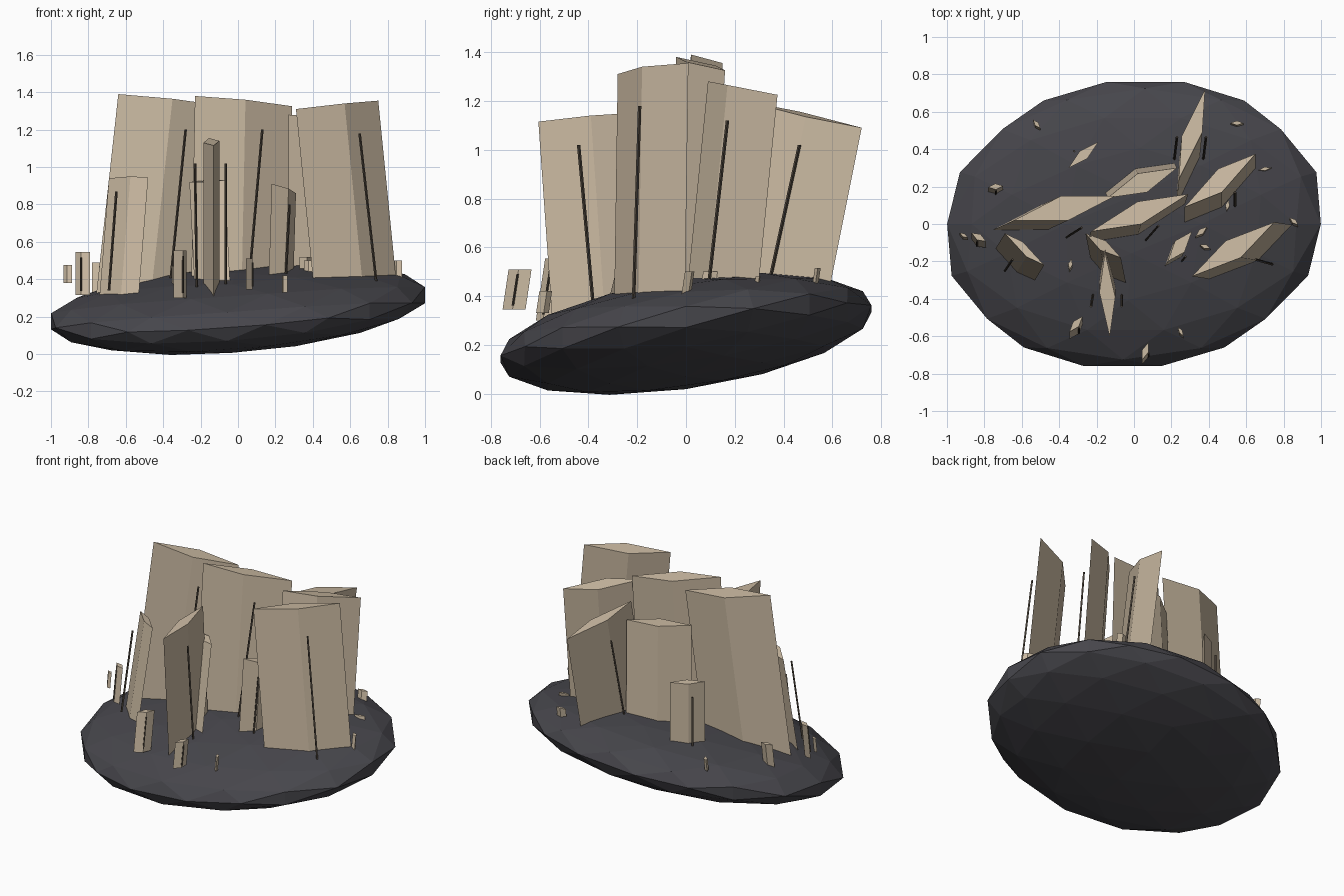
import bpy, bmesh, math
from mathutils import Vector
from itertools import combinations

if "Cube" in bpy.data.objects:
    bpy.data.objects.remove(bpy.data.objects["Cube"])


def material(name, rgb):
    m = bpy.data.materials.new(name)
    m.diffuse_color = (*rgb, 1)
    m.use_nodes = True
    m.node_tree.nodes["Principled BSDF"].inputs["Base Color"].default_value = m.diffuse_color
    return m


STONE = material("tan_stone", (0.60, 0.495, 0.365))
ROCK = material("charcoal_rock", (0.062, 0.061, 0.071))
SEAM = material("dark_seam", (0.075, 0.06, 0.045))


def finish(name, bm, mat):
    bmesh.ops.recalc_face_normals(bm, faces=bm.faces)
    mesh = bpy.data.meshes.new(name)
    bm.to_mesh(mesh)
    bm.free()
    mesh.materials.append(mat)
    obj = bpy.data.objects.new(name, mesh)
    bpy.context.collection.objects.link(obj)


def ground(x, y):
    """Height of the rock's upper surface."""
    q = ((x - 0.08 * y) / 1.02) ** 2 + (y / 0.776) ** 2
    return 0.245 + 0.07 * x + 0.13 * y + 0.215 * math.sqrt(max(0, 1 - q))


def prism(name, top, shift, mat):
    """Leaning prism from a top outline down along shift; the lower cap is level."""
    bm = bmesh.new()
    hi = [bm.verts.new(p) for p in top]
    zb = sum(p.z for p in top) / len(top) + shift.z
    lo = [bm.verts.new(p + shift * ((zb - p.z) / shift.z)) for p in top]
    bm.faces.new(hi)
    bm.faces.new(lo[::-1])
    n = len(top)
    for i in range(n):
        bm.faces.new((hi[i], lo[i], lo[(i + 1) % n], hi[(i + 1) % n]))
    finish(name, bm, mat)


def seam(name, top, bottom, r=0.007):
    """Thin dark rod with a rhombic section, from top to bottom."""
    a, b = Vector(top), Vector(bottom)
    ring = [a + Vector(d) * r for d in ((-1, 0, 0), (0, -1, 0), (1, 0, 0), (0, 1, 0))]
    prism(name, ring, b - a, SEAM)


def column(name, L, F, R, lean, bottom=None):
    """Rhombic column: left, front and right top corners; lean = xy drift per unit down."""
    L, F, R = Vector(L), Vector(F), Vector(R)
    c = (L + R) / 2
    if bottom is None:
        h = c.z - ground(c.x, c.y)
        bottom = ground(c.x + lean[0] * h, c.y + lean[1] * h) - 0.12
    h = c.z - bottom
    prism(name, [L, F, R, L + R - F], Vector((lean[0] * h, lean[1] * h, -h)), STONE)


# Faceted, flattened and tilted base rock
t = (1 + 5 ** 0.5) / 2
ico = []
for a in (-1, 1):
    for b in (-t, t):
        ico += [Vector((a, b, 0)), Vector((0, a, b)), Vector((b, 0, a))]
points = set()
for f in combinations(ico, 3):
    if all((p - q).length < 2.01 for p, q in combinations(f, 2)):
        for i in range(4):
            for j in range(4 - i):
                p = ((f[0] * i + f[1] * j + f[2] * (3 - i - j)) / 3).normalized()
                points.add(tuple(round(v, 5) for v in p))
bm = bmesh.new()
for x, y, z in sorted(points):
    x, y = 1.02 * x + 0.062 * y, 0.776 * y
    bm.verts.new((x, y, 0.245 + 0.07 * x + 0.13 * y + 0.215 * z))
bmesh.ops.convex_hull(bm, input=bm.verts)
finish("base_rock", bm, ROCK)

# Tall columns
column("tall_column_left", (-.64, .02, 1.39), (-.35, .02, 1.365), (-.10, .15, 1.33), (-.11, -.05))
column("tall_column_middle", (-.23, -.04, 1.38), (.04, .0, 1.36), (.29, .16, 1.325), (-.02, -.06))
column("tall_column_right", (.31, -.28, 1.31), (.57, -.18, 1.34), (.75, .01, 1.355), (.1, -.015))
column("tall_column_rear_right", (.27, .09, 1.28), (.47, .17, 1.265), (.65, .375, 1.225), (0, -.1))
column("tall_column_back", (.24, .24, 1.20), (.365, .49, 1.135), (.38, .72, 1.09), (-.02, -.2))
column("tall_column_front", (-.13, -.605, 1.115), (-.10, -.39, 1.14), (-.155, -.15, 1.155), (0, .07))
column("tall_column_rear", (-.14, .14, 1.10), (.07, .17, 1.10), (.23, .30, 1.10), (-.02, .04))

# Medium columns
column("medium_column_left", (-.69, -.05, .94), (-.575, -.175, .95), (-.48, -.22, .945), (-.08, -.13))
column("medium_column_right", (.18, -.20, .91), (.27, -.15, .885), (.31, -.04, .86), (-.03, -.05))
column("medium_column_leaning", (-.26, -.05, .92), (-.18, -.14, .92), (-.07, -.18, .93), (.05, -.25))
column("medium_column_rear", (-.35, .30, .84), (-.25, .35, .845), (-.19, .44, .845), (0, 0))

# Thin seams beside the columns: top point, bottom point
seams = {
    "left": ((-.28, -.02, 1.20), (-.36, -.07, .40)),
    "middle": ((.13, -.01, 1.20), (.06, -.09, .40)),
    "right": ((.65, -.19, 1.18), (.74, -.215, .38)),
    "rear_right": ((.54, .17, 1.12), (.54, .09, .42)),
    "back_east": ((.385, .465, 1.02), (.37, .34, .45)),
    "back_west": ((.23, .465, 1.02), (.215, .34, .45)),
    "front_east": ((-.065, -.44, 1.02), (-.065, -.38, .36)),
    "front_west": ((-.23, -.44, 1.02), (-.22, -.38, .36)),
    "medium_left": ((-.65, -.19, .87), (-.69, -.25, .34)),
    "medium_right": ((.275, -.175, .80), (.255, -.20, .40)),
    "medium_rear": ((-.32, .39, .76), (-.32, .39, .42)),
}
for key, (a, b) in seams.items():
    seam("seam_" + key, a, b)

# Small shards: centre x, centre y, top z, bottom z, half length, half width, angle
shards = [
    (-.31, -.535, .555, .30, .055, .02, 50),
    (.06, -.68, .51, .345, .05, .018, 70),
    (-.83, -.07, .545, .315, .045, .018, -30),
    (-.91, -.06, .475, .38, .025, .010, -30),
    (-.74, .20, .49, .33, .04, .016, 5),
    (-.52, .535, .46, .38, .03, .012, -50),
    (.55, .54, .515, .44, .035, .012, 0),
    (.70, .295, .48, .41, .035, .010, 10),
    (.855, .015, .50, .40, .03, .012, -40),
    (.25, -.575, .42, .33, .03, .010, -60),
    (-.34, -.215, .47, .37, .03, .012, 80),
    (.50, .10, .50, .42, .03, .012, 80),
    (.36, -.04, .52, .42, .04, .015, 40),
    (.38, -.12, .50, .41, .03, .012, -20),
]
for i, (x, y, zt, zb, l, w, ang) in enumerate(shards):
    a = math.radians(ang)
    u = Vector((math.cos(a), math.sin(a), 0)) * l
    v = Vector((math.sin(a), -math.cos(a), 0)) * w
    c = Vector((x, y, zt))
    column(f"small_shard_{i + 1}", c - u, c + v, c + u, (0, -.15), zb)
    # Larger shards carry a short seam on their front corner
    if zt - zb > 0.15:
        h = zt - zb
        p = c + v * 1.1
        seam(f"small_shard_seam_{i + 1}", p + Vector((0, -.02 * h, -.12 * h)),
             p + Vector((0, -.14 * h, -.9 * h)), 0.005)
